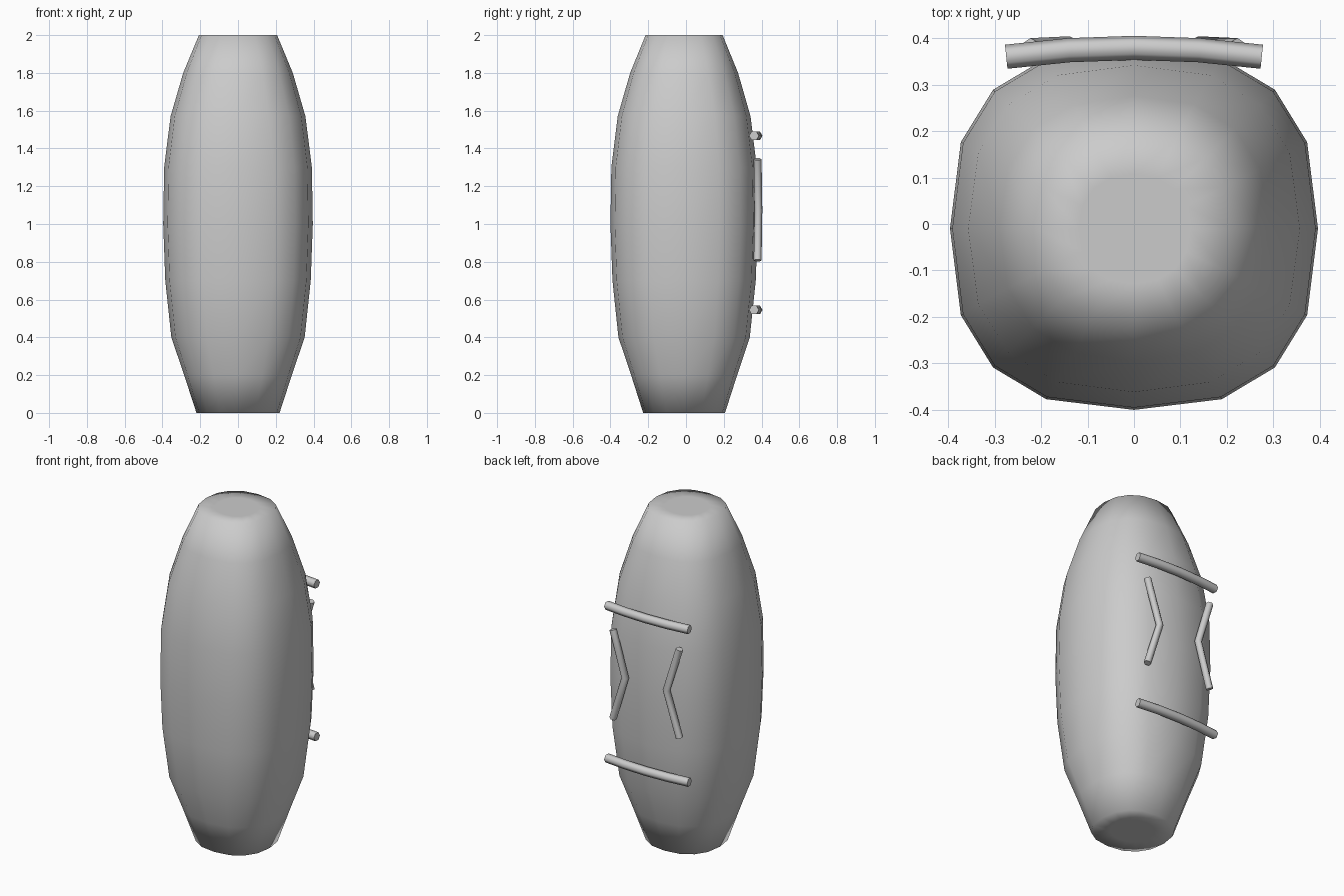
import bpy, bmesh, math

if "Cube" in bpy.data.objects:
    bpy.data.objects.remove(bpy.data.objects["Cube"])


def superellipse(angle, r, n):
    c, s = math.cos(angle), math.sin(angle)
    return (math.copysign(abs(c) ** (2 / n), c) * r,
            math.copysign(abs(s) ** (2 / n), s) * r)


def make_body():
    # z, half width, squareness; first and last rings lie inside the flat ends
    rings = [(0, 0.12, 2.2), (0, 0.22, 2.3), (0.2, 0.285, 2.4), (0.4, 0.353, 2.5),
             (0.7, 0.385, 2.6), (1.0, 0.396, 2.6), (1.3, 0.391, 2.6),
             (1.57, 0.357, 2.5), (1.8, 0.29, 2.4), (2, 0.207, 2.3), (2, 0.12, 2.2)]
    sides = 16
    bm = bmesh.new()
    loops = []
    for z, r, n in rings:
        loop = []
        for k in range(sides):
            x, y = superellipse(2 * math.pi * k / sides, r, n)
            loop.append(bm.verts.new((x, y * 0.985 - 0.01, z)))
        loops.append(loop)
    for a, b in zip(loops, loops[1:]):
        for k in range(sides):
            j = (k + 1) % sides
            bm.faces.new((a[k], a[j], b[j], b[k]))
    bm.faces.new(loops[0][::-1])
    bm.faces.new(loops[-1])
    bmesh.ops.recalc_face_normals(bm, faces=bm.faces)
    for f in bm.faces:
        f.smooth = True
    mesh = bpy.data.meshes.new("body")
    bm.to_mesh(mesh)
    bm.free()
    bpy.context.collection.objects.link(bpy.data.objects.new("body", mesh))


def rod(name, points, radius):
    curve = bpy.data.curves.new(name, 'CURVE')
    curve.dimensions = '3D'
    curve.bevel_depth = radius
    curve.bevel_resolution = 1
    curve.use_fill_caps = True
    spline = curve.splines.new('POLY')
    spline.points.add(len(points) - 1)
    for p, co in zip(spline.points, points):
        p.co = (*co, 1)
    obj = bpy.data.objects.new(name, curve)
    bpy.context.collection.objects.link(obj)
    bpy.ops.object.select_all(action='DESELECT')
    obj.select_set(True)
    bpy.context.view_layer.objects.active = obj
    bpy.ops.object.convert(target='MESH')
    bpy.ops.object.shade_smooth_by_angle(angle=math.radians(65))


make_body()

# Bowed horizontal bars on the back
for name, z in (("upper_bar", 1.467), ("lower_bar", 0.545)):
    rod(name, [(-0.275, 0.36, z), (-0.14, 0.374, z), (0, 0.379, z),
               (0.14, 0.374, z), (0.275, 0.36, z)], 0.026)

# Pair of bent strips pointing towards the centre
for name, s in (("left_chevron", -1), ("right_chevron", 1)):
    rod(name, [(s * 0.222, 0.379, 1.343), (s * 0.138, 0.383, 1.075),
               (s * 0.222, 0.379, 0.807)], 0.021)
